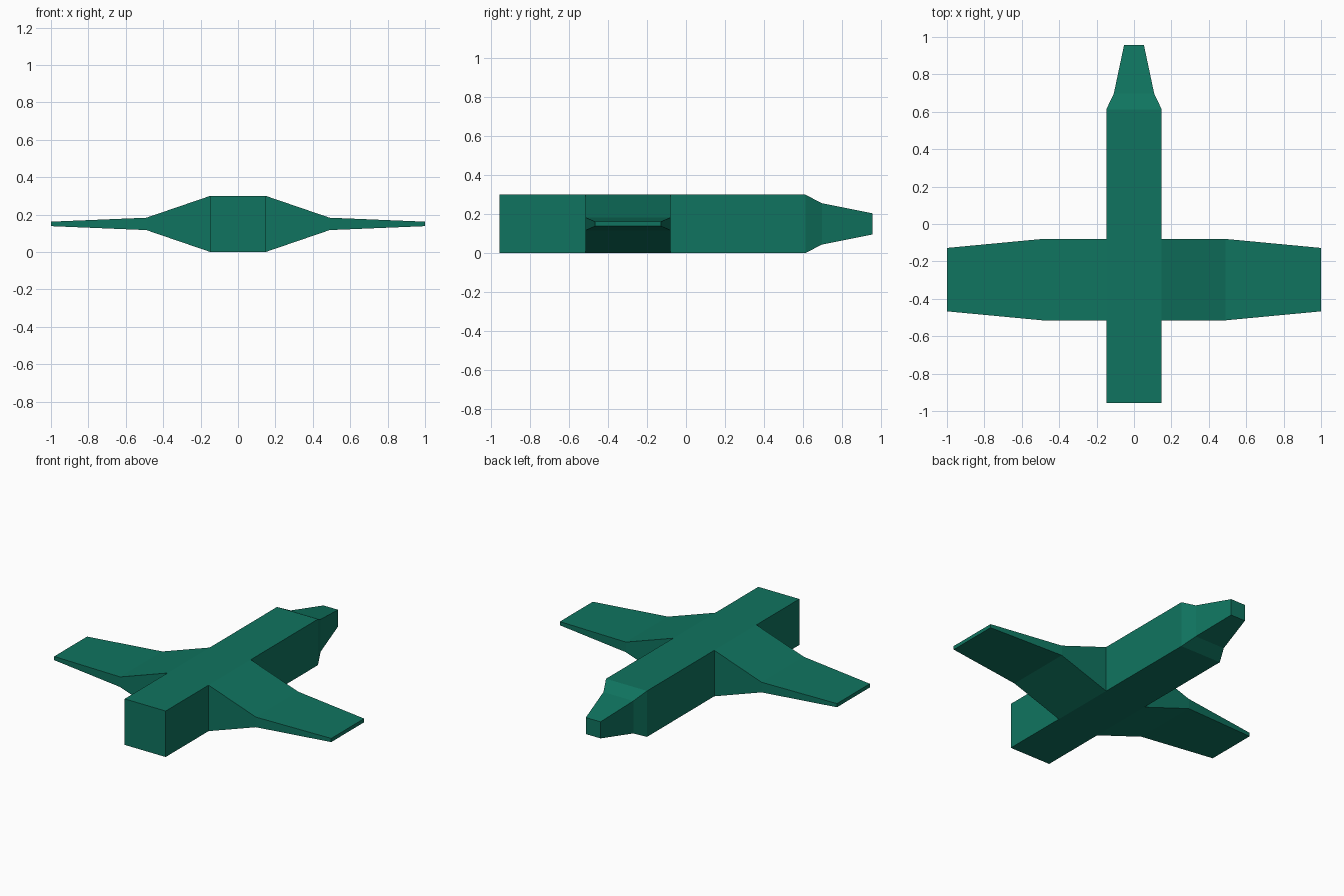
import bpy
import bmesh

if "Cube" in bpy.data.objects:
    bpy.data.objects.remove(bpy.data.objects["Cube"], do_unlink=True)

MID = 0.15  # height of the centre line

green = bpy.data.materials.new("deep_green")
green.use_nodes = True
colour = (0.005, 0.175, 0.115, 1)
green.diffuse_color = colour
green.node_tree.nodes["Principled BSDF"].inputs["Base Color"].default_value = colour

bm = bmesh.new()


def ring(y, half_w, half_h):
    """Rectangular fuselage cross-section."""
    corners = ((-1, -1), (1, -1), (1, 1), (-1, 1))
    return [bm.verts.new((sx * half_w, y, MID + sz * half_h)) for sx, sz in corners]


# Fuselage: box body tapering to a narrow tail
WING_FRONT, WING_BACK = -0.515, -0.08
stations = [(-0.957, 0.148, 0.15), (WING_FRONT, 0.148, 0.15), (WING_BACK, 0.148, 0.15),
            (0.613, 0.148, 0.15), (0.697, 0.108, 0.106), (0.957, 0.053, 0.054)]
rings = [ring(*s) for s in stations]
for a, b in zip(rings, rings[1:]):
    for i in range(4):
        j = (i + 1) % 4
        bm.faces.new((a[i], a[j], b[j], b[i]))
bm.faces.new(rings[0])
bm.faces.new(rings[-1])
bmesh.ops.recalc_face_normals(bm, faces=bm.faces)

# Wings: pull the side panels out in two tapering steps
wing_steps = [(0.49, WING_FRONT, WING_BACK, 0.033), (1.0, -0.467, -0.128, 0.012)]
for side in (-1, 1):
    panel = next(f for f in bm.faces if f.normal.x * side > 0.99
                 and WING_FRONT < f.calc_center_median().y < WING_BACK)
    for x, front, back, half_h in wing_steps:
        centre = panel.calc_center_median()
        new = bmesh.ops.extrude_discrete_faces(bm, faces=[panel])
        panel = new["faces"][0]
        for v in panel.verts:
            v.co = (side * x,
                    front if v.co.y < centre.y else back,
                    MID + (half_h if v.co.z > centre.z else -half_h))

bmesh.ops.recalc_face_normals(bm, faces=bm.faces)
mesh = bpy.data.meshes.new("airframe")
bm.to_mesh(mesh)
bm.free()
mesh.materials.append(green)
airframe = bpy.data.objects.new("airframe", mesh)
bpy.context.collection.objects.link(airframe)
